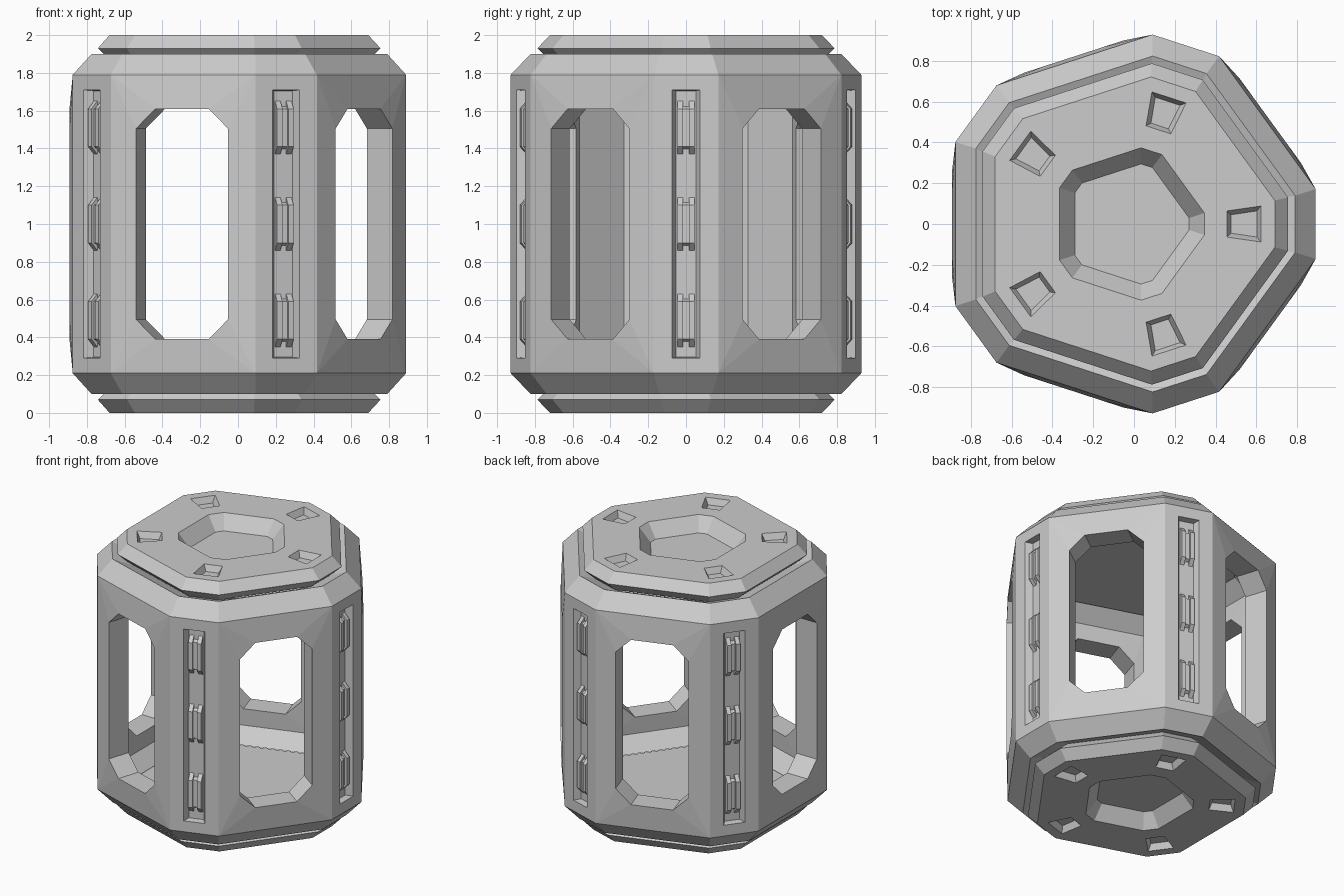
import bpy
import bmesh
from math import pi, sin, cos
from mathutils import Matrix, Vector

cube = bpy.data.objects.get("Cube")
if cube:
    bpy.data.objects.remove(cube, do_unlink=True)

grey = bpy.data.materials.new("light_grey")
grey.use_nodes = True
COLOUR = (0.604, 0.604, 0.604, 1)
grey.diffuse_color = COLOUR
grey.node_tree.nodes["Principled BSDF"].inputs["Base Color"].default_value = COLOUR

SHIFT = Matrix.Translation((-0.03, 0, 0))
C36, S36 = cos(pi / 5), sin(pi / 5)


def sector(k):
    """Turn to one of the five corners."""
    return SHIFT @ Matrix.Rotation(k * 2 * pi / 5, 4, 'Z')


def half_width(corner, side):
    return (side - corner * C36) / S36


def ring(corner, side, z):
    """Pentagon with cut corners, given corner and side distances."""
    w = half_width(corner, side)
    return [sector(k) @ Vector((corner, y, z)) for k in range(5) for y in (-w, w)]


def face(bm, points):
    bm.faces.new([bm.verts.new(p) for p in points])


def bridge(bm, a, b):
    """Band of quads between two closed loops."""
    n = len(a)
    for i in range(n):
        j = (i + 1) % n
        face(bm, [a[i], a[j], b[j], b[i]])


def rect(r, w, z0, z1):
    return [Vector(p) for p in ((r, -w, z0), (r, w, z0), (r, w, z1), (r, -w, z1))]


def finish(bm, name):
    bmesh.ops.remove_doubles(bm, verts=bm.verts, dist=0.0005)
    bmesh.ops.recalc_face_normals(bm, faces=bm.faces)
    mesh = bpy.data.meshes.new(name)
    bm.to_mesh(mesh)
    bm.free()
    mesh.materials.append(grey)
    obj = bpy.data.objects.new(name, mesh)
    bpy.context.collection.objects.link(obj)


# Hollow body: end bevels, windowed sides and recessed corner posts
OUT_C, OUT_S, OUT_Z = 0.92, 0.845, 0.21
IN_C, IN_S, IN_Z = 0.76, 0.70, 0.266
body = bmesh.new()
for flip in (False, True):
    profile = [(OUT_C, OUT_S, OUT_Z), (0.82, 0.745, 0.10),
               (0.66, 0.60, 0.166), (IN_C, IN_S, IN_Z)]
    loops = [ring(c, s, 2 - z if flip else z) for c, s, z in profile]
    for a, b in zip(loops, loops[1:]):
        bridge(body, a, b)


def window_loop(r):
    """Eight-sided opening, starting at the lower left."""
    x, xi, z, zi = 0.256, 0.148, 0.61, 0.505
    pts = [(-x, -zi), (-xi, -z), (xi, -z), (x, -zi),
           (x, zi), (xi, z), (-xi, z), (-x, zi)]
    return [Vector((r, y, 1 + h)) for y, h in pts]


def window_surround(m, corner, side, z, rim):
    w = half_width(corner, side)
    half = corner * S36 - w * C36
    frame = rect(side, half, z, 2 - z)
    hole = window_loop(rim)
    for i in range(4):
        a, b = hole[2 * i], hole[2 * i + 1]
        c = hole[(2 * i + 2) % 8]
        face(body, [m @ p for p in (frame[i], a, b)])
        face(body, [m @ p for p in (frame[i], b, c, frame[(i + 1) % 4])])
    return [m @ p for p in hole]


for k in range(5):
    m = sector(k + 0.5)
    outer = window_surround(m, OUT_C, OUT_S, OUT_Z, 0.862)
    inner = window_surround(m, IN_C, IN_S, IN_Z, 0.695)
    bridge(body, outer, inner)
    # Corner post with a long recess
    m = sector(k)
    post = rect(OUT_C, half_width(OUT_C, OUT_S), OUT_Z, 2 - OUT_Z)
    mouth = rect(OUT_C, 0.075, 0.29, 1.71)
    floor = rect(0.872, 0.052, 0.295, 1.705)
    post, mouth, floor = [[m @ p for p in q] for q in (post, mouth, floor)]
    bridge(body, post, mouth)
    bridge(body, mouth, floor)
    face(body, floor)
    back = rect(IN_C, half_width(IN_C, IN_S), IN_Z, 2 - IN_Z)
    face(body, [m @ p for p in back])
finish(body, "body_shell")


# Clips in the corner recesses: two raised rails on a lower bar
def rail(bm, m, y0, y1, top, base_half, top_half, z):
    outline = [(0.868, -base_half), (top, -top_half), (top, top_half), (0.868, base_half)]
    ends = [[m @ Vector((r, y, z + h)) for r, h in outline] for y in (y0, y1)]
    bridge(bm, *ends)
    for end in ends:
        face(bm, end)


for k in range(5):
    clips = bmesh.new()
    for z in (0.49, 1.0, 1.51):
        for y in (-0.046, 0.016):
            rail(clips, sector(k), y, y + 0.03, 0.91, 0.145, 0.10, z)
        rail(clips, sector(k), -0.016, 0.016, 0.893, 0.115, 0.10, z)
    finish(clips, f"corner_clips_{k + 1}")


# End caps: bevelled plugs with a central well and five small pockets
def build_cap(name, top):
    bm = bmesh.new()

    def place(points):
        return [p if top else Vector((p.x, p.y, 2 - p.z)) for p in points]

    def lay(points):
        face(bm, place(points))

    def band(a, b):
        bridge(bm, place(a), place(b))

    rim, well = (0.72, 0.65), (0.375, 0.335)
    edge = [(*rim, 2), (0.785, 0.712, 1.93), (0.735, 0.662, 1.88), (0.70, 0.627, 1.85)]
    loops = [ring(*e) for e in edge]
    for a, b in zip(loops, loops[1:]):
        band(a, b)
    lay(loops[-1])
    well_floor = ring(0.30, 0.26, 1.9)
    band(ring(*well, 2), well_floor)
    lay(well_floor)
    for k in range(5):
        m = sector(k)

        def quad(r0, w0, r1, w1, z):
            pts = ((r0, -w0), (r1, -w1), (r1, w1), (r0, w0))
            return [m @ Vector((r, y, z)) for r, y in pts]

        mouth = quad(0.485, 0.064, 0.652, 0.088, 2)
        base = quad(0.505, 0.045, 0.632, 0.064, 1.955)
        band(mouth, base)
        lay(base)
        wr, ww = half_width(*rim), half_width(*well)
        flat = quad(well[0], ww, rim[0], wr, 2)
        lay([flat[1], flat[2], mouth[2], mouth[1]])
        lay([flat[0], flat[3], mouth[3], mouth[0]])
        for s, i, j in ((-1, 0, 1), (1, 3, 2)):
            mid = [m @ Vector((d * C36, s * d * S36, 2)) for d in (well[1], rim[1])]
            lay([flat[i], mouth[i], mouth[j], flat[j], mid[1], mid[0]])
    finish(bm, name)


build_cap("top_cap", True)
build_cap("bottom_cap", False)
